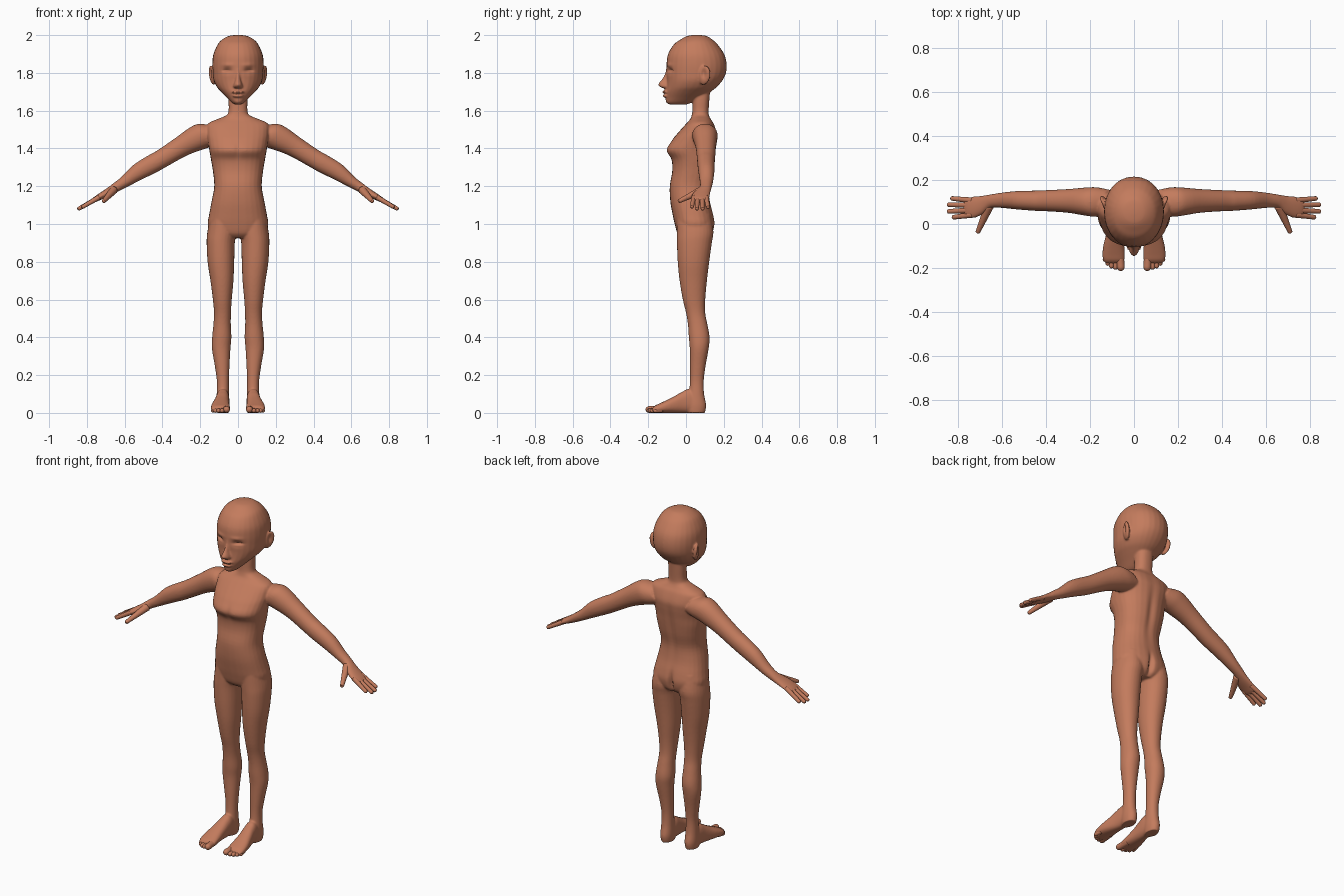
import bpy, bmesh, math
from mathutils import Vector, Matrix

X, Y, Z = Vector((1, 0, 0)), Vector((0, 1, 0)), Vector((0, 0, 1))
SIDES = (1, -1)

skin = bpy.data.materials.new("warm brown skin")
skin.diffuse_color = (0.55, 0.20, 0.11, 1)


def spline(rows, steps=4):
    """Catmull-Rom interpolation of rows of numbers."""
    out = []
    for i in range(len(rows) - 1):
        r0, r1 = rows[max(i - 1, 0)], rows[i]
        r2, r3 = rows[i + 1], rows[min(i + 2, len(rows) - 1)]
        for k in range(steps):
            t = k / steps
            out.append([0.5 * (2 * b + (c - a) * t + (2 * a - 5 * b + 4 * c - d) * t * t
                               + (3 * b - a - 3 * c + d) * t ** 3)
                        for a, b, c, d in zip(r0, r1, r2, r3)])
    return out + [list(rows[-1])]


def loft(bm, rings, u, v, s=1, p=2.0, n=28):
    """Skin over rings (x, y, z, half size along u, half size along v)."""
    loops = []
    for x, y, z, a, b in spline(rings):
        loop = []
        for k in range(n):
            t = 2 * math.pi * k / n
            c, d = math.cos(t), math.sin(t)
            q = (Vector((x, y, z))
                 + u * (max(a, .001) * math.copysign(abs(c) ** (2 / p), c))
                 + v * (max(b, .001) * math.copysign(abs(d) ** (2 / p), d)))
            q.x *= s
            loop.append(bm.verts.new(q))
        loops.append(loop)
    for l0, l1 in zip(loops, loops[1:]):
        for k in range(n):
            m = (k + 1) % n
            bm.faces.new((l0[k], l0[m], l1[m], l1[k]))
    bm.faces.new(loops[0])
    bm.faces.new(loops[-1])


def stack(bm, rows, s=1, p=2.0):
    """Horizontal loft from rows (z, centre x, half width, front y, back y)."""
    loft(bm, [(cx, (f + k) / 2, z, w, (k - f) / 2) for z, cx, w, f, k in rows], X, Y, s, p)


def ball(bm, centre, radii, rot=Matrix()):
    m = Matrix.Translation(centre) @ rot @ Matrix.Diagonal((*radii, 1))
    bmesh.ops.create_uvsphere(bm, u_segments=24, v_segments=16, radius=1, matrix=m)


def digit(bm, p0, p1, r0, r1, s):
    """Round-ended finger or toe."""
    p0, p1 = Vector(p0), Vector(p1)
    d = (p1 - p0).normalized()
    u = d.cross(Z).normalized()
    length = (p1 - p0).length
    rings = []
    for t, f in ((0, 1), (.3, 1), (.6, 1), (1 - r1 / length, 1),
                 (1 - .4 * r1 / length, .78), (1 - .1 * r1 / length, .42), (1, .05)):
        r = (r0 + (r1 - r0) * t) * f
        rings.append((*p0.lerp(p1, t), r, r))
    loft(bm, rings, u, d.cross(u), s, n=16)


def make(name, bm):
    bmesh.ops.recalc_face_normals(bm, faces=bm.faces)
    me = bpy.data.meshes.new(name)
    bm.to_mesh(me)
    bm.free()
    me.materials.append(skin)
    ob = bpy.data.objects.new(name, me)
    bpy.context.collection.objects.link(ob)
    me.polygons.foreach_set("use_smooth", [True] * len(me.polygons))
    return ob


bm = bmesh.new()

# torso and neck
stack(bm, [(1.73, 0, .048, .04, .13), (1.66, 0, .05, .036, .124), (1.6, 0, .05, .034, .12),
           (1.575, 0, .062, .03, .122), (1.555, 0, .11, .022, .132), (1.53, 0, .16, 0, .148),
           (1.48, 0, .165, -.045, .165), (1.44, 0, .16, -.077, .164), (1.39, 0, .152, -.104, .157),
           (1.34, 0, .143, -.077, .15), (1.28, 0, .133, -.073, .14), (1.2, 0, .126, -.086, .123),
           (1.12, 0, .14, -.083, .128), (1.05, 0, .153, -.071, .145), (1.0, 0, .16, -.06, .152),
           (.95, 0, .14, -.045, .14), (.925, 0, .09, -.02, .115)], p=2.3)

# head
stack(bm, [(2.001, 0, .012, .045, .07), (1.995, 0, .05, .005, .11), (1.976, 0, .085, -.03, .14),
           (1.95, 0, .108, -.065, .168), (1.9, 0, .13, -.095, .202), (1.85, 0, .136, -.103, .215),
           (1.8, 0, .134, -.104, .212), (1.76, 0, .129, -.102, .193), (1.725, 0, .112, -.104, .163),
           (1.7, 0, .09, -.108, .13), (1.67, 0, .06, -.108, .08), (1.645, 0, .036, -.106, .035),
           (1.633, 0, .02, -.09, .005)], p=2.1)

# nose and lips
stack(bm, [(1.83, 0, .01, -.104, -.06), (1.8, 0, .011, -.11, -.06), (1.765, 0, .015, -.128, -.06),
           (1.742, 0, .022, -.146, -.06), (1.727, 0, .026, -.14, -.06), (1.717, 0, .02, -.115, -.06)])
ball(bm, (0, -.107, 1.699), (.035, .02, .008))
ball(bm, (0, -.105, 1.679), (.03, .02, .010))

for s in SIDES:
    # ears
    ball(bm, (s * .136, .097, 1.788), (.014, .034, .053),
         Matrix.Rotation(-s * .35, 4, 'Z') @ Matrix.Rotation(-.2, 4, 'X')
         @ Matrix.Rotation(s * .12, 4, 'Y'))
    # legs
    stack(bm, [(1.05, .08, .065, -.05, .13), (.96, .085, .077, -.049, .145),
               (.9, .0915, .0745, -.048, .137), (.8, .0905, .0705, -.044, .123),
               (.7, .085, .061, -.034, .111), (.6, .083, .05, -.017, .102),
               (.53, .082, .045, 0, .102), (.47, .084, .046, .01, .113),
               (.4, .086, .051, .015, .125), (.34, .089, .049, .02, .12),
               (.25, .084, .039, .021, .104), (.17, .08, .032, .021, .094),
               (.1, .08, .033, .015, .096), (.04, .08, .035, 0, .107),
               (0, .08, .031, .005, .1)], s, 2.1)
    # feet, lofted from heel to ball
    loft(bm, [(cx, y, top / 2, w, top / 2) for y, cx, w, top in
              ((.085, .079, .028, .08), (.02, .08, .034, .125), (-.02, .083, .037, .112),
               (-.06, .088, .042, .089), (-.1, .092, .048, .069), (-.14, .093, .051, .05),
               (-.165, .092, .048, .038), (-.18, .09, .04, .022))], X, Z, s, 2.4)
    # arms
    slant = Vector((.5, 0, .86))
    loft(bm, [(.11, .1, 1.475, .055, .055), (.17, .1, 1.47, .067, .07), (.22, .102, 1.453, .064, .068),
              (.3, .105, 1.41, .054, .056), (.4, .106, 1.348, .048, .05), (.45, .106, 1.32, .046, .05),
              (.53, .108, 1.275, .042, .045), (.6, .108, 1.224, .035, .031),
              (.65, .104, 1.192, .031, .025), (.69, .086, 1.167, .043, .021),
              (.73, .076, 1.145, .049, .017), (.758, .074, 1.129, .046, .014),
              (.772, .074, 1.121, .038, .009)], Y, slant, s, 2.1)

body = make("body", bm)
mod = body.modifiers.new("fuse", 'REMESH')
mod.mode = 'VOXEL'
mod.voxel_size = .005
mod.use_smooth_shade = True
mod = body.modifiers.new("blend", 'SMOOTH')
mod.factor, mod.iterations = .5, 7
fused = bpy.data.meshes.new_from_object(body.evaluated_get(bpy.context.evaluated_depsgraph_get()))
body.modifiers.clear()
body.data = fused
fused.name = "body"
fused.materials.clear()
fused.materials.append(skin)

# soft dents and bulges (centre, radii, push), mirrored on x
SCULPT = [
    ((.058, -.09, 1.812), (.026, .04, .015), (0, .014, 0)),     # eye sockets
    ((.058, -.08, 1.803), (.020, .04, .007), (0, -.006, 0)),    # eyelids
    ((.060, -.08, 1.812), (.022, .04, .004), (0, .006, 0)),     # eye slits
    ((.055, -.09, 1.842), (.03, .04, .010), (0, -.004, 0)),     # brows
    ((0, -.12, 1.688), (.026, .04, .003), (0, .007, 0)),        # mouth
    ((.152, .093, 1.797), (.012, .014, .026), (-.013, 0, 0)),   # ear bowls
    ((0, .15, .98), (.014, .06, .06), (0, -.022, 0)),           # seat cleft
    ((0, .15, 1.3), (.02, .05, .16), (0, -.009, 0)),            # spine
    ((0, -.10, 1.39), (.016, .05, .04), (0, .006, 0)),          # breastbone
]
for vert in fused.vertices:
    for c, r, push in SCULPT:
        x, y, z = vert.co
        dz = ((z - c[2]) / r[2]) ** 2
        if dz > 6:
            continue
        d = dz + ((abs(x) - c[0]) / r[0]) ** 2 + ((y - c[1]) / r[1]) ** 2
        if d < 6:
            f = math.exp(-d)
            side = 1 if x >= 0 else -1
            vert.co = (x + side * push[0] * f, y + push[1] * f, z + push[2] * f)
fused.polygons.foreach_set("use_smooth", [True] * len(fused.polygons))
fused.update()

# fingers, thumbs and toes
FINGERS = ((.107, .835, .117, 1.085), (.086, .85, .088, 1.077),
           (.063, .85, .057, 1.077), (.042, .828, .030, 1.087))
TOES = ((.059, -.214, .017), (.084, -.208, .0115), (.103, -.202, .011),
        (.12, -.19, .0105), (.134, -.172, .010))
for s, side in zip(SIDES, ("left", "right")):
    bm = bmesh.new()
    for y0, x1, y1, z1 in FINGERS:
        digit(bm, (.735, y0, 1.142), (x1, y1, z1), .0135, .010, s)
    digit(bm, (.658, .085, 1.18), (.713, -.042, 1.118), .022, .010, s)
    make(side + "_fingers", bm)
    bm = bmesh.new()
    for x, tip, r in TOES:
        digit(bm, (x * .8 + .018, -.125, r + .004), (x, tip, r), r * 1.1, r, s)
    make(side + "_toes", bm)
